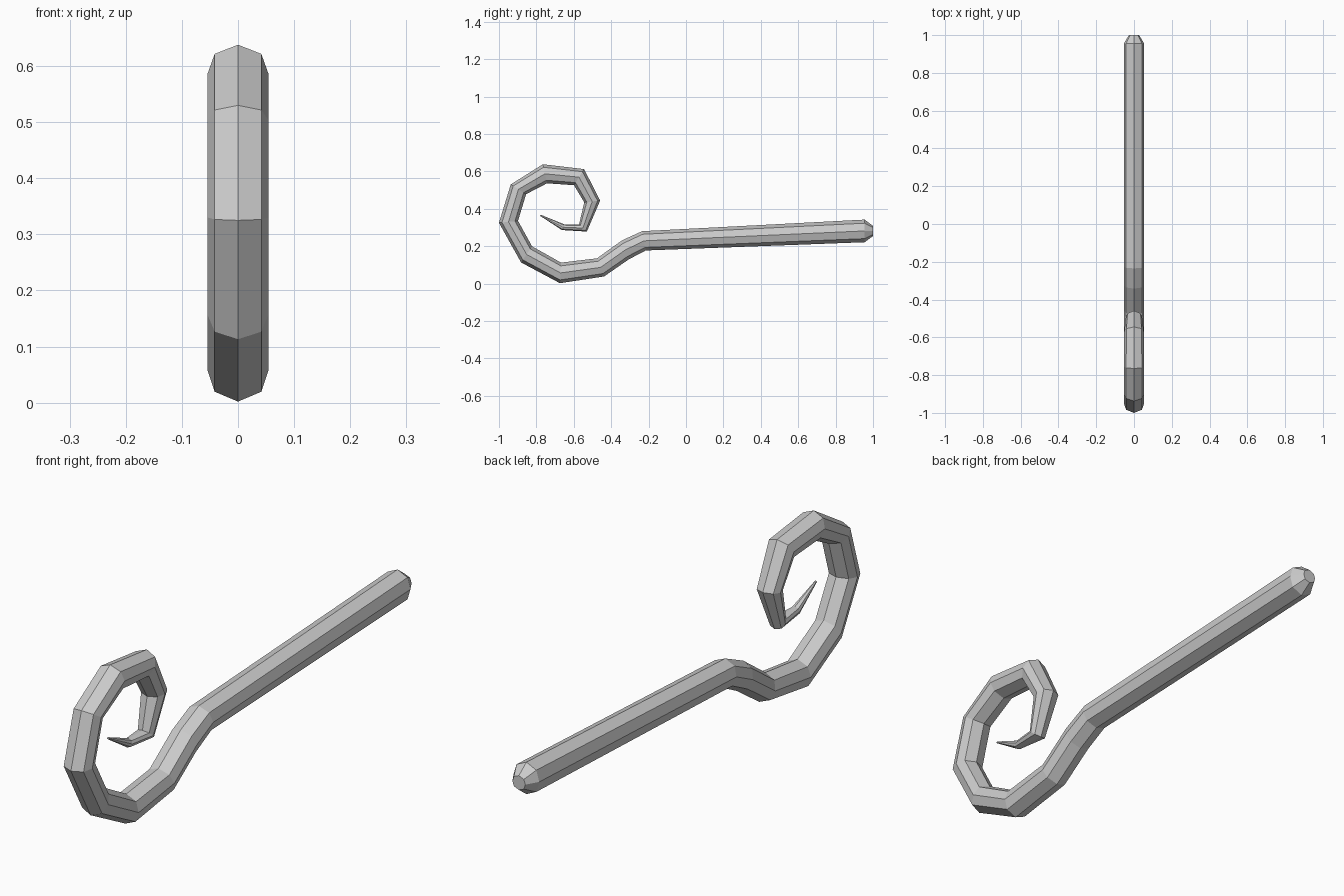
import bpy
import bmesh
from mathutils import Vector

# Stations along the bar: (y, z) of one edge, (y, z) of the opposite edge, half width in x
stations = [
    ((1.000, 0.308), (1.000, 0.254), 0.027),    # blunt end
    ((0.955, 0.342), (0.955, 0.221), 0.054),
    ((-0.235, 0.280), (-0.215, 0.177), 0.054),  # bend into hook
    ((-0.342, 0.231), (-0.305, 0.130), 0.054),
    ((-0.476, 0.135), (-0.438, 0.038), 0.054),
    ((-0.668, 0.112), (-0.674, 0.002), 0.054),
    ((-0.823, 0.199), (-0.882, 0.113), 0.054),  # curl
    ((-0.898, 0.335), (-1.000, 0.325), 0.054),
    ((-0.855, 0.478), (-0.937, 0.530), 0.054),
    ((-0.743, 0.536), (-0.765, 0.638), 0.054),
    ((-0.599, 0.526), (-0.545, 0.612), 0.052),
    ((-0.544, 0.434), (-0.459, 0.444), 0.045),
    ((-0.572, 0.316), (-0.530, 0.278), 0.031),
    ((-0.652, 0.317), (-0.663, 0.286), 0.017),  # pointed tip
    ((-0.776, 0.368), (-0.780, 0.362), 0.004),
]

# Slightly squared octagon: (fraction across x, fraction across the bend plane)
octagon = [(0, 1), (0.77, 0.68), (1, 0), (0.77, -0.68),
           (0, -1), (-0.77, -0.68), (-1, 0), (-0.77, 0.68)]

bm = bmesh.new()
rings = []
for a, b, width in stations:
    a, b = Vector((0, *a)), Vector((0, *b))
    mid, half = (a + b) / 2, (a - b) / 2
    rings.append([bm.verts.new(mid + half * v + Vector((u * width, 0, 0)))
                  for u, v in octagon])

# Skin between rings and close both ends
for r, s in zip(rings, rings[1:]):
    for i in range(8):
        j = (i + 1) % 8
        bm.faces.new((r[i], r[j], s[j], s[i]))
bm.faces.new(rings[0])
bm.faces.new(rings[-1])
bmesh.ops.recalc_face_normals(bm, faces=bm.faces)

mesh = bpy.data.meshes.new("curled_bar")
bm.to_mesh(mesh)
bm.free()
bar = bpy.data.objects.new("curled_bar", mesh)
bpy.context.collection.objects.link(bar)
